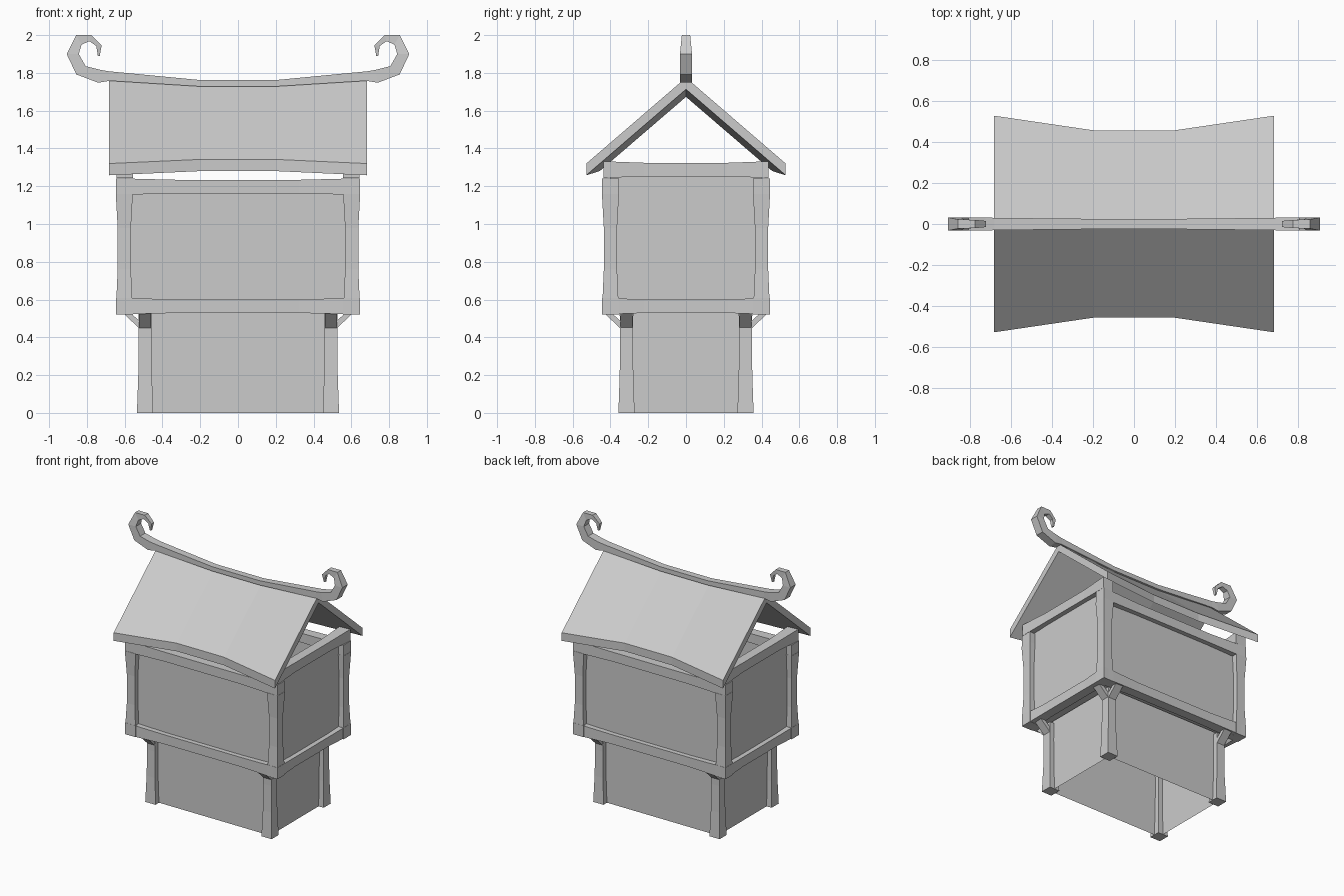
import bpy
from mathutils import Vector

if "Cube" in bpy.data.objects:
    bpy.data.objects.remove(bpy.data.objects["Cube"])


def mesh(name, verts, faces):
    me = bpy.data.meshes.new(name)
    me.from_pydata([tuple(v) for v in verts], [], faces)
    ob = bpy.data.objects.new(name, me)
    bpy.context.collection.objects.link(ob)
    return ob


def loft(name, rings):
    # skin equal-sized rings and cap both ends
    n = len(rings[0])
    verts = [v for r in rings for v in r]
    faces = []
    for k in range(len(rings) - 1):
        for i in range(n):
            j = (i + 1) % n
            faces.append((k * n + i, k * n + j, (k + 1) * n + j, (k + 1) * n + i))
    faces.append(tuple(range(n))[::-1])
    faces.append(tuple((len(rings) - 1) * n + i for i in range(n)))
    ob = mesh(name, verts, faces)
    import bmesh
    bm = bmesh.new()
    bm.from_mesh(ob.data)
    bmesh.ops.recalc_face_normals(bm, faces=bm.faces)
    bm.to_mesh(ob.data)
    bm.free()
    return ob


def bar(name, center, axis, stations):
    # square bar along one axis with varying half thickness
    u, w = [a for a in range(3) if a != axis]
    rings = []
    for t, h in stations:
        ring = []
        for a, b in ((-1, -1), (1, -1), (1, 1), (-1, 1)):
            p = Vector(center)
            p[axis] += t
            p[u] += a * h
            p[w] += b * h
            ring.append(p)
        rings.append(ring)
    return loft(name, rings)


def walls(name, x, y, z0, z_long, z_end):
    # four thin wall panels; the end walls may be taller
    for s in (-1, 1):
        mesh(name + "_long", [(-x, s * y, z0), (x, s * y, z0), (x, s * y, z_long), (-x, s * y, z_long)],
             [(0, 1, 2, 3)[::-s]])
        mesh(name + "_end", [(s * x, -y, z0), (s * x, y, z0), (s * x, y, z_end), (s * x, -y, z_end)],
             [(0, 1, 2, 3)[::s]])


SIDES = (-1, 1)

# corner posts and diagonal braces
for sx in SIDES:
    for sy in SIDES:
        bar("lower_post", (sx * .492, sy * .315, 0), 2,
            [(0, .043), (.2, .036), (.4, .034), (.53, .036)])
        bar("upper_post", (sx * .602, sy * .4, 0), 2,
            [(.6, .042), (.76, .035), (.98, .035), (1.16, .045)])
        prof = [(0, .445), (.09, .53), (.05, .53), (0, .485)]
        loft("brace_end", [[(sx * (.52 + d), sy * .315 + w, z) for d, z in prof] for w in (-.032, .032)])
        loft("brace_long", [[(sx * .492 + w, sy * (.345 + d), z) for d, z in prof] for w in (-.032, .032)])

# wall panels and floor
walls("lower_wall", .492, .315, 0, .55, .55)
walls("upper_wall", .6, .4, .57, 1.2, 1.29)
mesh("floor", [(-.6, -.4, .57), (.6, -.4, .57), (.6, .4, .57), (-.6, .4, .57)], [(0, 1, 2, 3)])


# horizontal beams, slimmer in the middle
def beam(name, center, axis, length):
    bar(name, center, axis, [(-length, .044), (-length * .5, .036), (length * .5, .036), (length, .044)])


for s in SIDES:
    beam("floor_beam_long", (0, s * .4, .565), 0, .645)
    beam("floor_beam_end", (s * .6, 0, .565), 1, .443)
    beam("top_beam_long", (0, s * .4, 1.198), 0, .645)
    beam("top_beam_end", (s * .6, 0, 1.288), 1, .438)

# roof slopes with flared ends
for s in SIDES:
    rings = []
    for x in (-.683, -.2, .2, .683):
        end = abs(x) > .5
        eave, ze, zr = (.528, 1.32, 1.775) if end else (.457, 1.342, 1.735)
        t = .062
        rings.append([(x, 0, zr), (x, s * eave, ze), (x, s * eave, ze - t), (x, 0, zr - t)])
    loft("roof_slope", rings)

# ridge with curled ends: upper/inner x,z, lower/outer x,z, half width
half = [(.2, 1.762, .2, 1.728, .025),
        (.68, 1.808, .68, 1.758, .03),
        (.725, 1.815, .74, 1.748, .032),
        (.807, 1.836, .856, 1.792, .032),
        (.843, 1.9, .907, 1.9, .032),
        (.828, 1.95, .857, 2.0, .022),
        (.786, 1.968, .775, 2.0, .02),
        (.75, 1.942, .722, 1.946, .015),
        (.742, 1.89, .732, 1.89, .008)]


def ridge_ring(s, a, b, c, d, w):
    return [(s * a, -w, b), (s * a, w, b), (s * c, w, d), (s * c, -w, d)]


loft("ridge", [ridge_ring(-1, *p) for p in reversed(half)] + [ridge_ring(1, *p) for p in half])
